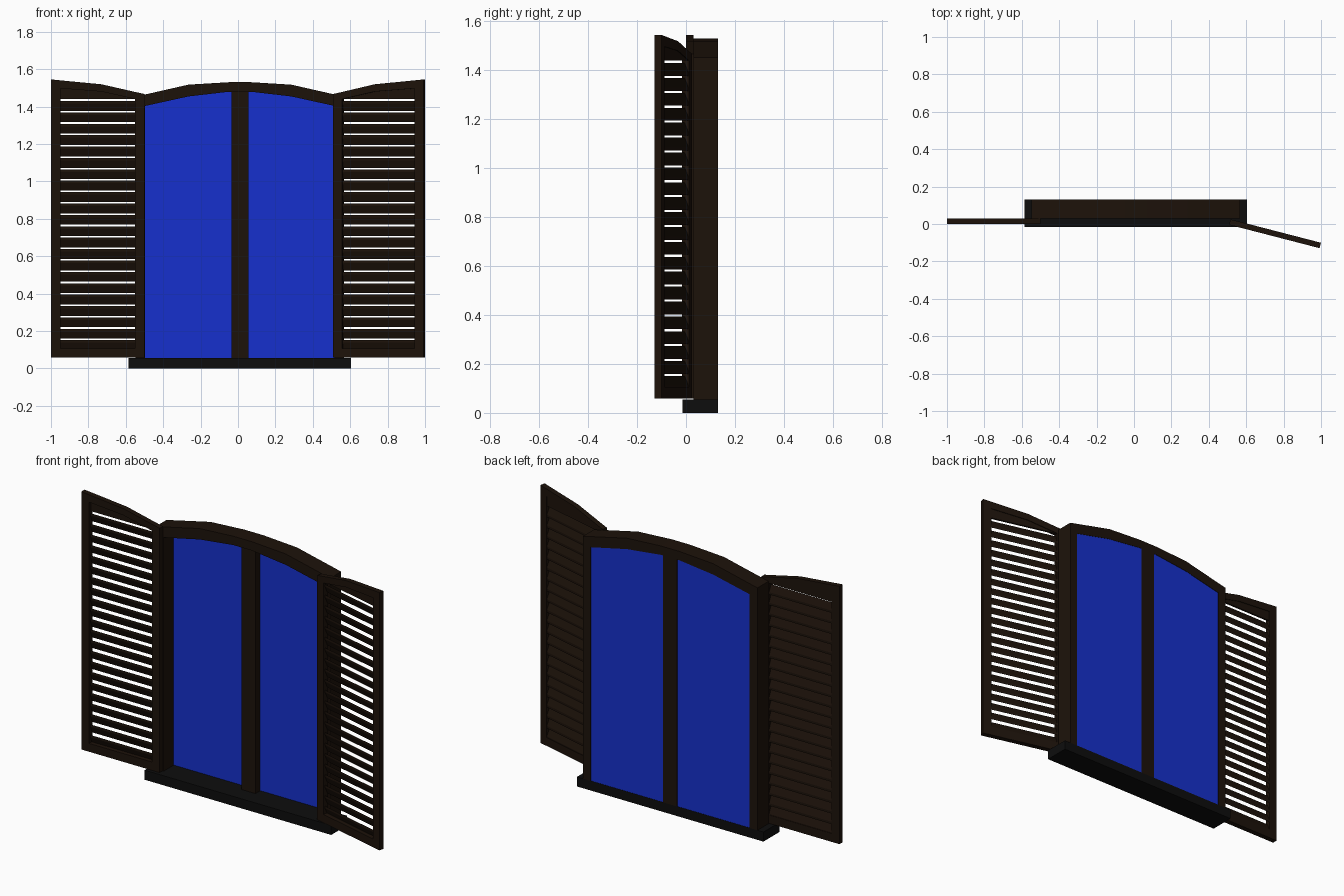
import bpy, bmesh
from math import radians
from mathutils import Matrix, Vector

if "Cube" in bpy.data.objects:
    bpy.data.objects.remove(bpy.data.objects["Cube"])


def material(name, rgb):
    m = bpy.data.materials.new(name)
    m.diffuse_color = (*rgb, 1)
    m.use_nodes = True
    m.node_tree.nodes["Principled BSDF"].inputs["Base Color"].default_value = m.diffuse_color
    return m


WOOD = material("dark_wood", (0.012, 0.006, 0.003))
STONE = material("dark_sill", (0.004, 0.004, 0.004))
GLASS = material("blue_glass", (0.008, 0.03, 0.61))


def prism(name, profile, direction, mat, world=Matrix()):
    """Extrude a closed 3D outline along a direction."""
    bm = bmesh.new()
    face = bm.faces.new([bm.verts.new(p) for p in profile])
    out = bmesh.ops.extrude_face_region(bm, geom=[face], use_keep_orig=True)
    moved = [g for g in out["geom"] if isinstance(g, bmesh.types.BMVert)]
    bmesh.ops.translate(bm, vec=Vector(direction), verts=moved)
    bmesh.ops.recalc_face_normals(bm, faces=bm.faces)
    mesh = bpy.data.meshes.new(name)
    bm.to_mesh(mesh)
    bm.free()
    mesh.materials.append(mat)
    ob = bpy.data.objects.new(name, mesh)
    bpy.context.collection.objects.link(ob)
    ob.matrix_world = world
    return ob


def upright(name, outline, y0, y1, mat, world=Matrix()):
    """Front-facing (x, z) outline given thickness from y0 to y1."""
    return prism(name, [(x, y0, z) for x, z in outline], (0, y1 - y0, 0), mat, world)


def rect(x0, x1, z0, z1):
    return [(x0, z0), (x1, z0), (x1, z1), (x0, z1)]


def arch(half):
    """Mirror a right-hand half outline, running left to right."""
    return [(-x, z) for x, z in half] + [(x, z) for x, z in reversed(half)]


# Window frame, sill, mullion and glass
centre = Matrix.Translation((0.010, 0, 0))
outer = arch([(0.557, 0.055), (0.557, 1.453), (0.275, 1.517), (0.06, 1.53)])
inner = arch([(0.507, 0.055), (0.507, 1.403), (0.275, 1.454), (0.06, 1.479)])
upright("window_frame", outer + inner[::-1], 0.03, 0.13, WOOD, centre)
upright("sill", rect(-0.595, 0.595, 0, 0.055), -0.015, 0.13, STONE, centre)
upright("mullion", rect(-0.045, 0.045, 0.055, 1.485), 0.08, 0.13, WOOD, centre)
upright("glass", inner, 0.124, 0.128, GLASS, centre)


# Louvred shutter: s is the distance from the hinge
def shutter(side, sign, world):
    def part(name, outline, y0=0.0, y1=0.03):
        return upright(f"{side}_shutter_{name}", [(sign * s, z) for s, z in outline],
                       y0, y1, WOOD, world)

    part("frame_hinge_stile", [(0, 0.058), (0.05, 0.058), (0.05, 1.478), (0, 1.467)])
    part("frame_outer_stile", [(0.45, 0.058), (0.5, 0.058), (0.5, 1.545), (0.45, 1.540)])
    part("bottom_rail", rect(0.05, 0.45, 0.058, 0.106))
    part("top_rail", [(0.05, 1.440), (0.23, 1.480), (0.45, 1.497),
                      (0.45, 1.540), (0.23, 1.519), (0.05, 1.478)])
    part("top_filler", [(0.05, 1.440), (0.45, 1.440), (0.45, 1.497), (0.23, 1.480)], 0.015, 0.026)
    # Slats slope down towards the back
    z = 0.1245
    profile = [(sign * 0.05, 0.011, z + 0.013), (sign * 0.05, 0.011, z + 0.0262),
               (sign * 0.05, 0.028, z - 0.013), (sign * 0.05, 0.028, z - 0.0262)]
    slats = prism(f"{side}_shutter_slats", profile, (sign * 0.4, 0, 0), WOOD, world)
    mod = slats.modifiers.new("repeat", 'ARRAY')
    mod.count = 22
    mod.use_relative_offset = False
    mod.use_constant_offset = True
    mod.constant_offset_displace = (0, 0, 0.0609)


shutter("left", -1, Matrix.Translation((-0.5, 0, 0)))
shutter("right", 1, Matrix.Translation((0.508, -0.004, 0))
        @ Matrix.Rotation(radians(-14.5), 4, 'Z'))
